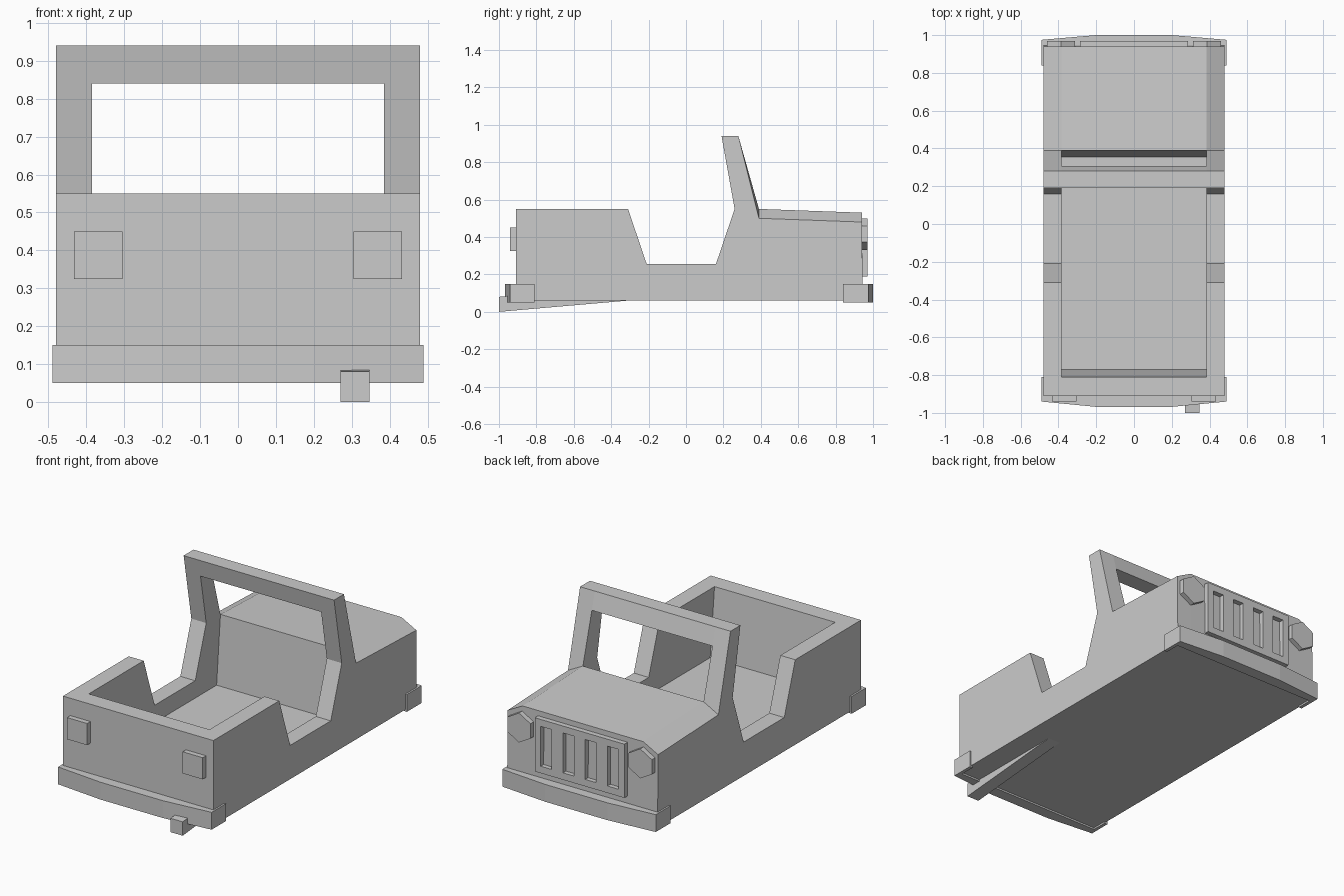
import bpy, bmesh, math
from mathutils import Matrix

if "Cube" in bpy.data.objects:
    bpy.data.objects.remove(bpy.data.objects["Cube"])


def finish(name, bm):
    bmesh.ops.recalc_face_normals(bm, faces=bm.faces[:])
    me = bpy.data.meshes.new(name)
    bm.to_mesh(me)
    bm.free()
    ob = bpy.data.objects.new(name, me)
    bpy.context.collection.objects.link(ob)
    return ob


def loft(name, sections):
    """Join equal-length loops of 3D points and cap both ends."""
    bm = bmesh.new()
    rings = [[bm.verts.new(p) for p in s] for s in sections]
    n = len(rings[0])
    for a, b in zip(rings, rings[1:]):
        for i in range(n):
            j = (i + 1) % n
            bm.faces.new((a[i], a[j], b[j], b[i]))
    bm.faces.new(rings[0])
    bm.faces.new(rings[-1])
    bmesh.ops.recalc_face_normals(bm, faces=bm.faces[:])
    bmesh.ops.triangulate(bm, faces=[f for f in bm.faces if len(f.verts) > 4])
    return finish(name, bm)


def side_prism(name, profile, x0, x1):
    return loft(name, [[(x, y, z) for y, z in profile] for x in (x0, x1)])


def box(name, x0, x1, y0, y1, z0, z1):
    return side_prism(name, [(y0, z0), (y1, z0), (y1, z1), (y0, z1)], x0, x1)


# Body shell: side profile whose bonnet drops along its outer edges
def body_section(x, drop):
    prof = [(-.91, .06), (-.91, .55), (-.31, .55), (-.21, .255), (.16, .255),
            (.26, .55), (.19, .94), (.28, .94), (.39, .55 - drop),
            (.94, .53 - drop), (.945, .06)]
    return [(x, y, z) for y, z in prof]


body = loft("body", [body_section(-.48, .05), body_section(-.385, 0),
                     body_section(.385, 0), body_section(.48, .05)])

# Hollow out the cabin and the windscreen opening
cutter = side_prism("cabin_cutter", [(-.814, .59), (-.77, .155), (.355, .155),
                                     (.39, .55), (.45, .84), (-.814, .84)], -.385, .385)
cutter.hide_render = True
mod = body.modifiers.new("cabin", 'BOOLEAN')
mod.operation = 'DIFFERENCE'
mod.solver = 'EXACT'
mod.object = cutter
bpy.context.view_layer.objects.active = body
bpy.ops.object.modifier_apply(modifier=mod.name)
bpy.data.objects.remove(cutter)


# Wrap-around bumpers with a bowed middle
def bumper(name, end, corner, middle, inner):
    half = [(.2, middle), (.49, corner), (.49, end), (.47, end), (.47, inner)]
    plan = half + [(-x, y) for x, y in reversed(half)]
    loft(name, [[(x, y, z) for x, y in plan] for z in (.05, .15)])


bumper("tail_bumper", -.81, -.94, -.968, -.9)
bumper("nose_bumper", .84, .975, 1.0, .93)

# Tail lights and hexagonal headlights
for s, side in ((-1, "left"), (1, "right")):
    box("tail_light_" + side, s * .305, s * .433, -.94, -.905, .325, .45)
    bm = bmesh.new()
    bmesh.ops.create_cone(bm, cap_ends=True, segments=6, radius1=.085, radius2=.085,
                          depth=.035,
                          matrix=Matrix.Translation((s * .387, .9525, .415))
                          @ Matrix.Rotation(math.pi / 2, 4, 'X'))
    finish("headlight_" + side, bm)

# Grille: panel grid with four slots left open, then thickened
xs = [-.286] + [c + d for c in (-.213, -.071, .071, .213) for d in (-.035, .035)] + [.286]
zs = [.19, .23, .46, .50]
bm = bmesh.new()
grid = [[bm.verts.new((x, .97, z)) for z in zs] for x in xs]
for i in range(len(xs) - 1):
    for k in range(len(zs) - 1):
        if not (k == 1 and i % 2 == 1):
            bm.faces.new((grid[i][k], grid[i][k + 1], grid[i + 1][k + 1], grid[i + 1][k]))
ext = bmesh.ops.extrude_face_region(bm, geom=bm.faces[:], use_keep_orig=True)
for v in ext["geom"]:
    if isinstance(v, bmesh.types.BMVert):
        v.co.y = .94
finish("grille", bm)

# Exhaust pipe sloping up into the underside
side_prism("exhaust_pipe", [(-1, 0), (-.31, .06), (-.31, .14), (-1, .08)], .27, .347)
